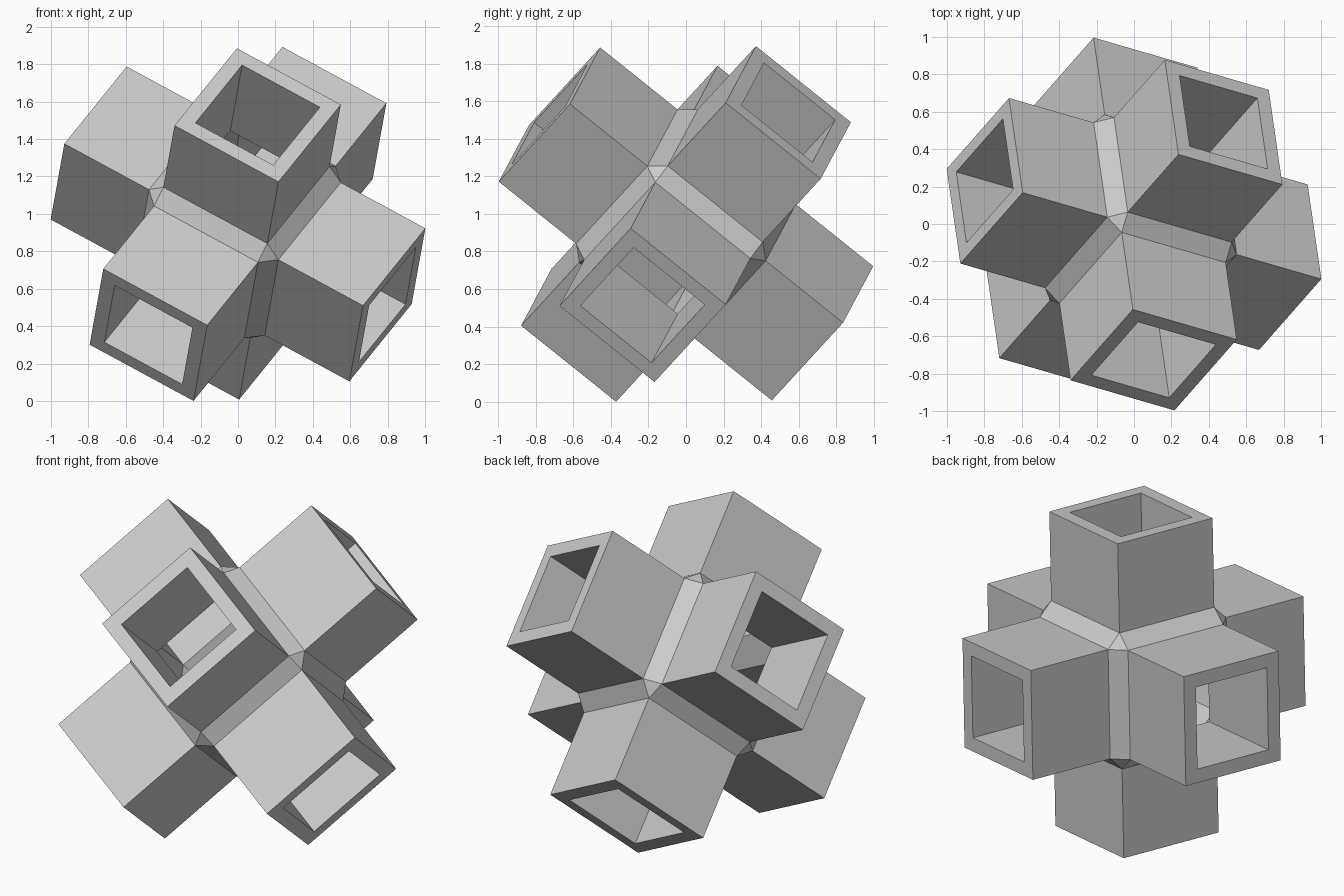
import bpy, bmesh
from mathutils import Matrix, Vector

if "Cube" in bpy.data.objects:
    bpy.data.objects.remove(bpy.data.objects["Cube"])

ARM_LENGTH = 0.937   # centre to open end
OUTER, CORE = 0.326, 0.406   # arm half width, hub half size
WALL = 0.082


def add_shell(bm, half, core):
    """Bevelled hub with each of its six faces pulled out into an open arm."""
    hub = bmesh.new()
    bmesh.ops.create_cube(hub, size=2 * core)
    bmesh.ops.bevel(hub, geom=hub.edges[:], offset=core - half, offset_type='OFFSET',
                    segments=1, affect='EDGES', clamp_overlap=False)
    hub.normal_update()
    hub.verts.index_update()
    verts = [bm.verts.new(v.co) for v in hub.verts]
    rims = {}
    for face in hub.faces:
        n = face.normal
        ring = [verts[v.index] for v in face.verts]
        if max(abs(k) for k in n) < 0.99:
            bm.faces.new(ring)
            continue
        tip = [bm.verts.new(v.co + n * (ARM_LENGTH - core)) for v in ring]
        for i in range(4):
            j = (i + 1) % 4
            bm.faces.new((ring[i], ring[j], tip[j], tip[i]))
        rims[tuple(round(k) for k in n)] = tip
    hub.free()
    return rims


# Outer skin, inner skin, and flat rims joining them at the six open ends
bm = bmesh.new()
outer = add_shell(bm, OUTER, CORE)
inner_half = OUTER - WALL
inner_core = OUTER + CORE - WALL * 2 ** 0.5 - inner_half
inner = add_shell(bm, inner_half, inner_core)
for key, big in outer.items():
    small = [min(inner[key], key=lambda s: (s.co - v.co).length) for v in big]
    for i in range(4):
        j = (i + 1) % 4
        bm.faces.new((big[i], big[j], small[j], small[i]))
bmesh.ops.recalc_face_normals(bm, faces=bm.faces[:])

# Tilt so the joint rests on its lowest arm corners
a = Vector((0.112, -0.774, 0.62)).normalized()
c = Vector((-0.852, 0.245, 0.463))
c = (c - a * c.dot(a)).normalized()
b = c.cross(a)
bm.transform(Matrix((a, b, c)).transposed().to_4x4())
low = min(v.co.z for v in bm.verts)
bmesh.ops.translate(bm, verts=bm.verts[:], vec=(0, 0, -low))

mesh = bpy.data.meshes.new("six_way_tube_joint")
bm.to_mesh(mesh)
bm.free()
bpy.context.collection.objects.link(bpy.data.objects.new("six_way_tube_joint", mesh))
